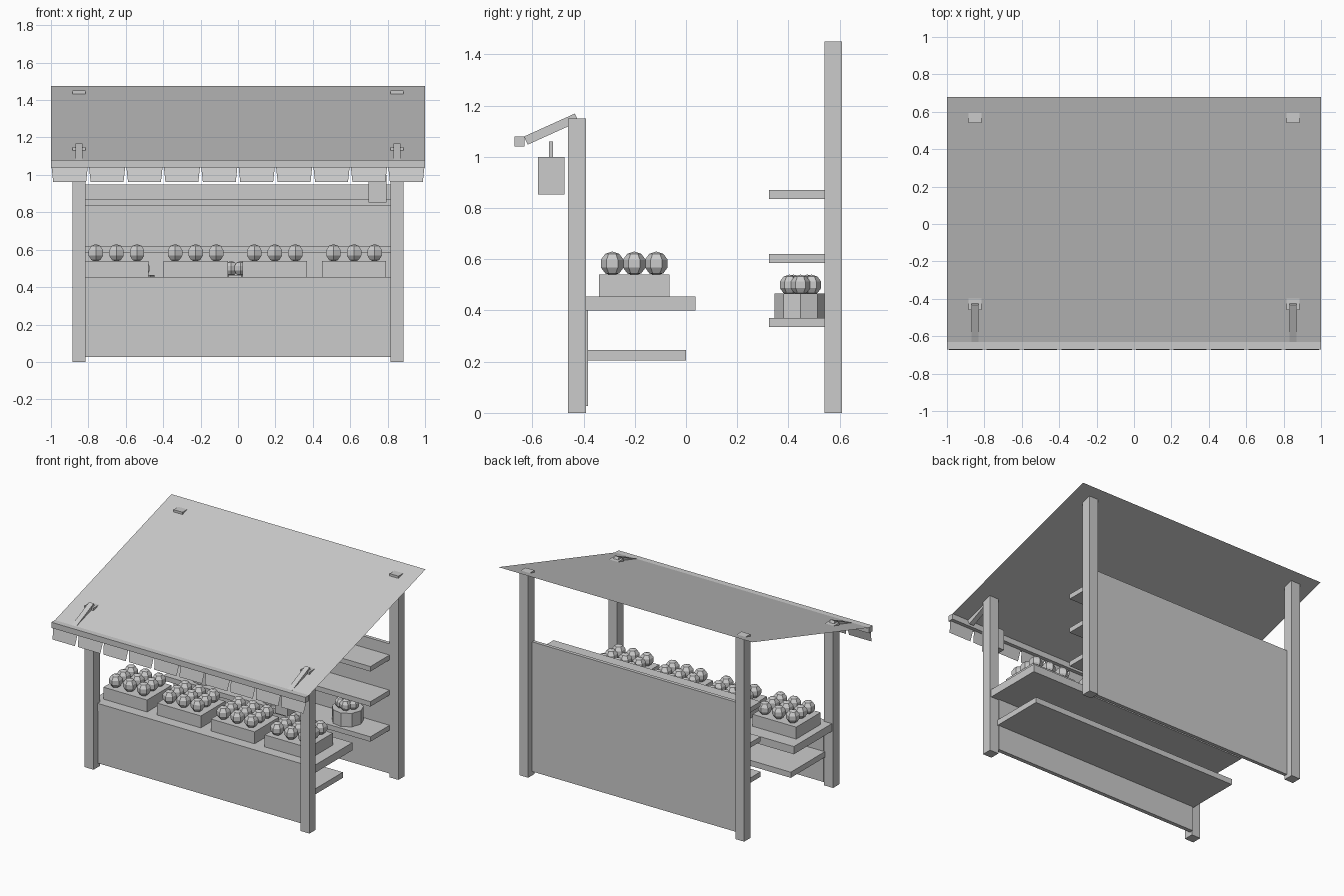
import bpy, math
from mathutils import Matrix
import bmesh

if "Cube" in bpy.data.objects:
    bpy.data.objects.remove(bpy.data.objects["Cube"])


def new_object(name, bm):
    mesh = bpy.data.meshes.new(name)
    bm.to_mesh(mesh)
    bm.free()
    obj = bpy.data.objects.new(name, mesh)
    bpy.context.collection.objects.link(obj)
    return obj


def box(name, x, y, z):
    """Box from (min, max) ranges."""
    bm = bmesh.new()
    bmesh.ops.create_cube(bm, size=1)
    size = [r[1] - r[0] for r in (x, y, z)]
    mid = [(r[1] + r[0]) / 2 for r in (x, y, z)]
    bmesh.ops.scale(bm, vec=size, verts=bm.verts)
    bmesh.ops.translate(bm, vec=mid, verts=bm.verts)
    return new_object(name, bm)


def sheet(name, points):
    bm = bmesh.new()
    bm.faces.new([bm.verts.new(p) for p in points])
    return new_object(name, bm)


def fruits(name, centres, radius, height):
    """Group of low-poly fruit joined in one mesh."""
    bm = bmesh.new()
    for c in centres:
        m = Matrix.Translation(c) @ Matrix.Diagonal((radius, radius, height, 1))
        bmesh.ops.create_uvsphere(bm, u_segments=6, v_segments=5, radius=1, matrix=m)
    return new_object(name, bm)


# Corner posts and canopy brackets
for side, s in (("left", -1), ("right", 1)):
    x = (s * 0.85 - 0.035, s * 0.85 + 0.035)
    box("front_post_" + side, x, (-0.46, -0.39), (0, 1.15))
    box("back_post_" + side, x, (0.54, 0.61), (0, 1.45))
    arm = box("canopy_bracket_" + side, (-0.018, 0.018), (-0.109, 0.109), (-0.0175, 0.0175))
    arm.location = (s * 0.85, -0.526, 1.108)
    arm.rotation_euler.x = math.radians(24.3)

# Counter, front panel, lower shelf
box("counter_top", (-0.875, 0.875), (-0.415, 0.037), (0.40, 0.455))
box("front_panel", (-0.815, 0.815), (-0.41, -0.382), (0.027, 0.40))
box("lower_shelf", (-0.825, 0.825), (-0.385, 0.0), (0.205, 0.245))

# Back wall and shelves
box("back_panel", (-0.815, 0.815), (0.54, 0.565), (0.027, 0.95))
for i in range(3):
    z = 0.335 + 0.25 * i
    box(f"back_shelf_{i + 1}", (-0.815, 0.815), (0.325, 0.541), (z, z + 0.035))

# Sloping cloth canopy with a front rail and hanging flaps
sheet("canopy", [(-1, -0.64, 1.077), (1, -0.64, 1.077), (1, 0.68, 1.476), (-1, 0.68, 1.476)])
box("canopy_rail", (-1, 1), (-0.67, -0.63), (1.04, 1.08))
for i in range(10):
    c = -0.9 + 0.2 * i
    sheet(f"canopy_flap_{i + 1}",
          [(c - 0.097, -0.655, 1.045), (c - 0.088, -0.674, 0.962),
           (c + 0.088, -0.674, 0.962), (c + 0.097, -0.655, 1.045)])

# Hanging lantern
box("lantern", (0.697, 0.795), (-0.578, -0.475), (0.853, 1.0))
box("lantern_hook", (0.738, 0.754), (-0.535, -0.519), (1.0, 1.06))

# Crates of fruit on the counter
for i in range(4):
    c = -0.65 + 0.4235 * i
    box(f"crate_{i + 1}", (c - 0.172, c + 0.172), (-0.34, -0.065), (0.455, 0.54))
    fruits(f"crate_fruit_{i + 1}",
           [(c + 0.11 * a, -0.202 + 0.086 * b, 0.583) for a in (-1, 0, 1) for b in (-1, 0, 1)],
           0.047, 0.047)

# Nine-sided baskets of fruit on the lowest back shelf
for i, x in enumerate((-0.55, 0, 0.55)):
    bm = bmesh.new()
    place = Matrix.Translation((x, 0.447, 0.4175)) @ Matrix.Rotation(-math.pi / 2, 4, 'Z')
    bmesh.ops.create_cone(bm, cap_ends=True, segments=9, radius1=0.104, radius2=0.104,
                          depth=0.097, matrix=place)
    new_object(f"basket_{i + 1}", bm)
    ring = [math.tau * k / 5 for k in range(5)]
    fruits(f"basket_fruit_{i + 1}",
           [(x + 0.045 * math.cos(a), 0.447 + 0.045 * math.sin(a), 0.5) for a in ring],
           0.04, 0.04)
